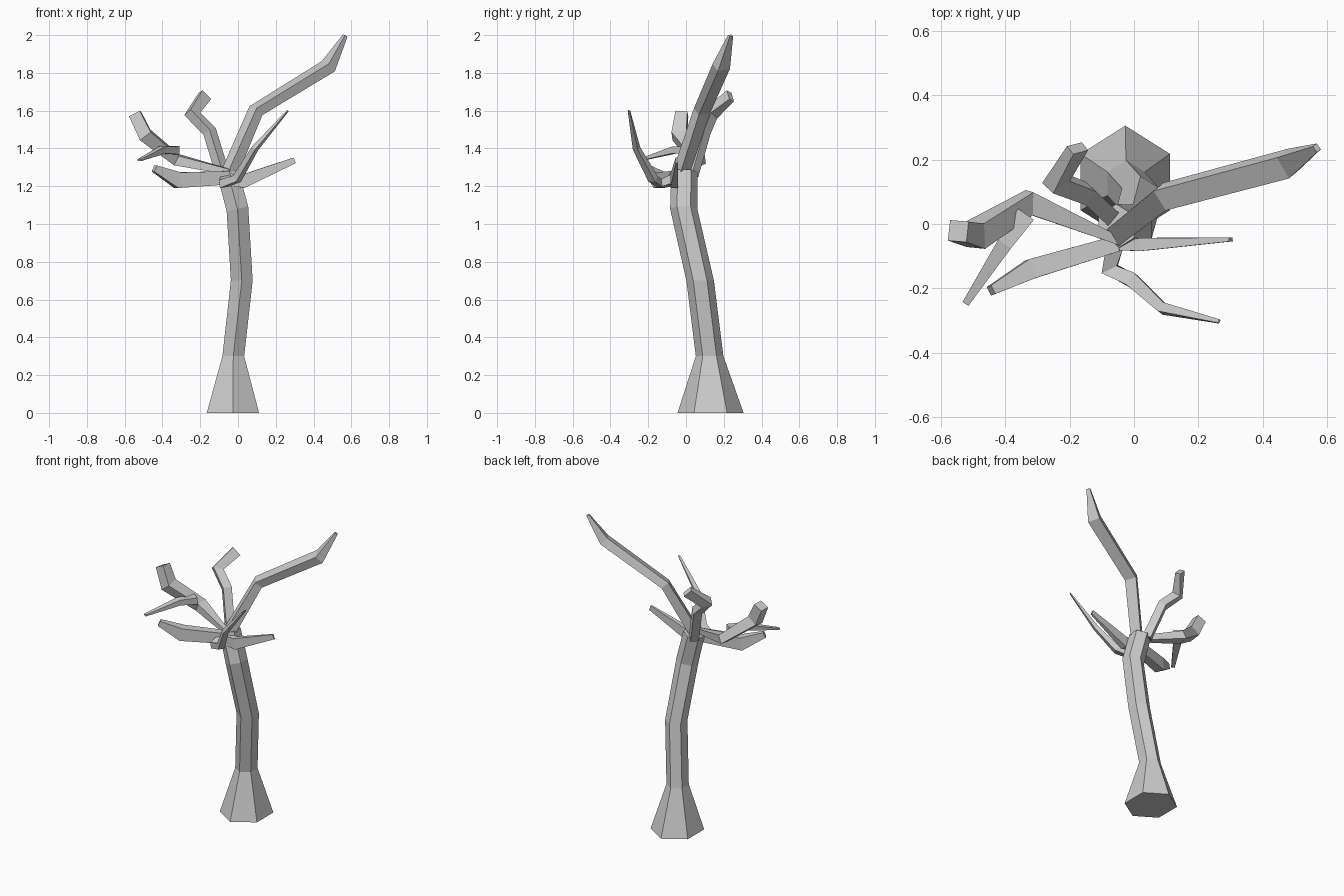
import bpy, bmesh, math
from mathutils import Vector


def loft(name, rings):
    """Skin a list of point rings with flat faces and close both ends."""
    bm = bmesh.new()
    loops = [[bm.verts.new(p) for p in ring] for ring in rings]
    n = len(loops[0])
    for a, b in zip(loops, loops[1:]):
        for i in range(n):
            j = (i + 1) % n
            bm.faces.new((a[i], a[j], b[j], b[i]))
    bm.faces.new(loops[0][::-1])
    bm.faces.new(loops[-1])
    bmesh.ops.recalc_face_normals(bm, faces=bm.faces)
    mesh = bpy.data.meshes.new(name)
    bm.to_mesh(mesh)
    bm.free()
    obj = bpy.data.objects.new(name, mesh)
    bpy.context.collection.objects.link(obj)
    return obj


def branch(name, path):
    """Four-sided limb; path entries are x, y, z, half width, half depth."""
    pts = [Vector(p[:3]) for p in path]
    dirs = [(b - a).normalized() for a, b in zip(pts, pts[1:])]
    tangents = [dirs[0]]
    tangents += [(a + b).normalized() for a, b in zip(dirs, dirs[1:])]
    tangents.append(dirs[-1])
    side = tangents[0].cross(Vector((0, 0, 1))).normalized()
    rings = []
    for i, (c, t) in enumerate(zip(pts, tangents)):
        if i:
            side = tangents[i - 1].rotation_difference(t) @ side
        up = side.cross(t)
        w, d = path[i][3:]
        rings.append([c + side * (w * sx) + up * (d * sy)
                      for sx, sy in ((-1, -1), (1, -1), (1, 1), (-1, 1))])
    return loft(name, rings)


# Six-sided trunk with flared foot: x, y, z, radius, end slope
trunk = [(-0.027, 0.13, 0, 0.175), (-0.025, 0.125, 0.3, 0.073),
         (0.02, 0.075, 0.7, 0.073), (-0.003, -0.012, 1.08, 0.072),
         (-0.055, -0.008, 1.275, 0.07)]
rings = []
for x, y, z, r in trunk:
    lean = 0.25 if z > 1 else 0
    ring = []
    for k in range(6):
        a = math.radians(90 + 60 * k)
        dx, dy = 0.85 * r * math.cos(a) / math.cos(math.pi / 6) ** 0.5, r * math.sin(a)
        ring.append((x + dx, y + dy, z + lean * dx))
    rings.append(ring)
loft("trunk", rings)

# Long right-hand limb reaching the top
branch("tall_limb", [(-0.05, -0.03, 1.26, 0.032, 0.032), (0.095, 0.085, 1.60, 0.036, 0.027),
                     (0.478, 0.187, 1.835, 0.038, 0.029), (0.567, 0.236, 1.997, 0.011, 0.009)])

# Left limb with a blunt upturned end, and its side twig
branch("left_limb", [(-0.04, -0.055, 1.275, 0.012, 0.014), (-0.325, 0.066, 1.34, 0.036, 0.028),
                     (-0.492, -0.035, 1.472, 0.04, 0.036), (-0.545, -0.022, 1.583, 0.032, 0.032)])
branch("left_twig", [(-0.335, 0.03, 1.39, 0.03, 0.022), (-0.40, -0.06, 1.392, 0.024, 0.018),
                     (-0.522, -0.247, 1.338, 0.011, 0.005)])

# Heavy low limb at front left
branch("low_limb", [(-0.05, -0.06, 1.245, 0.025, 0.035), (-0.32, -0.14, 1.232, 0.031, 0.042),
                    (-0.443, -0.206, 1.294, 0.015, 0.018)])

# Straight flattened limb to the right
branch("right_limb", [(-0.10, -0.068, 1.24, 0.014, 0.03), (0.03, -0.063, 1.227, 0.02, 0.036),
                      (0.30, -0.048, 1.337, 0.006, 0.016)])

# Thin kinked limb at the front
branch("front_twig", [(-0.06, -0.07, 1.24, 0.026, 0.022), (-0.075, -0.14, 1.215, 0.026, 0.021),
                      (-0.005, -0.175, 1.24, 0.022, 0.019), (0.09, -0.262, 1.40, 0.016, 0.013),
                      (0.264, -0.302, 1.60, 0.006, 0.003)])

# Curled limb at the back
branch("back_limb", [(-0.08, 0.03, 1.26, 0.026, 0.026), (-0.15, 0.095, 1.49, 0.027, 0.026),
                     (-0.242, 0.13, 1.583, 0.033, 0.028), (-0.175, 0.235, 1.678, 0.033, 0.017)])
